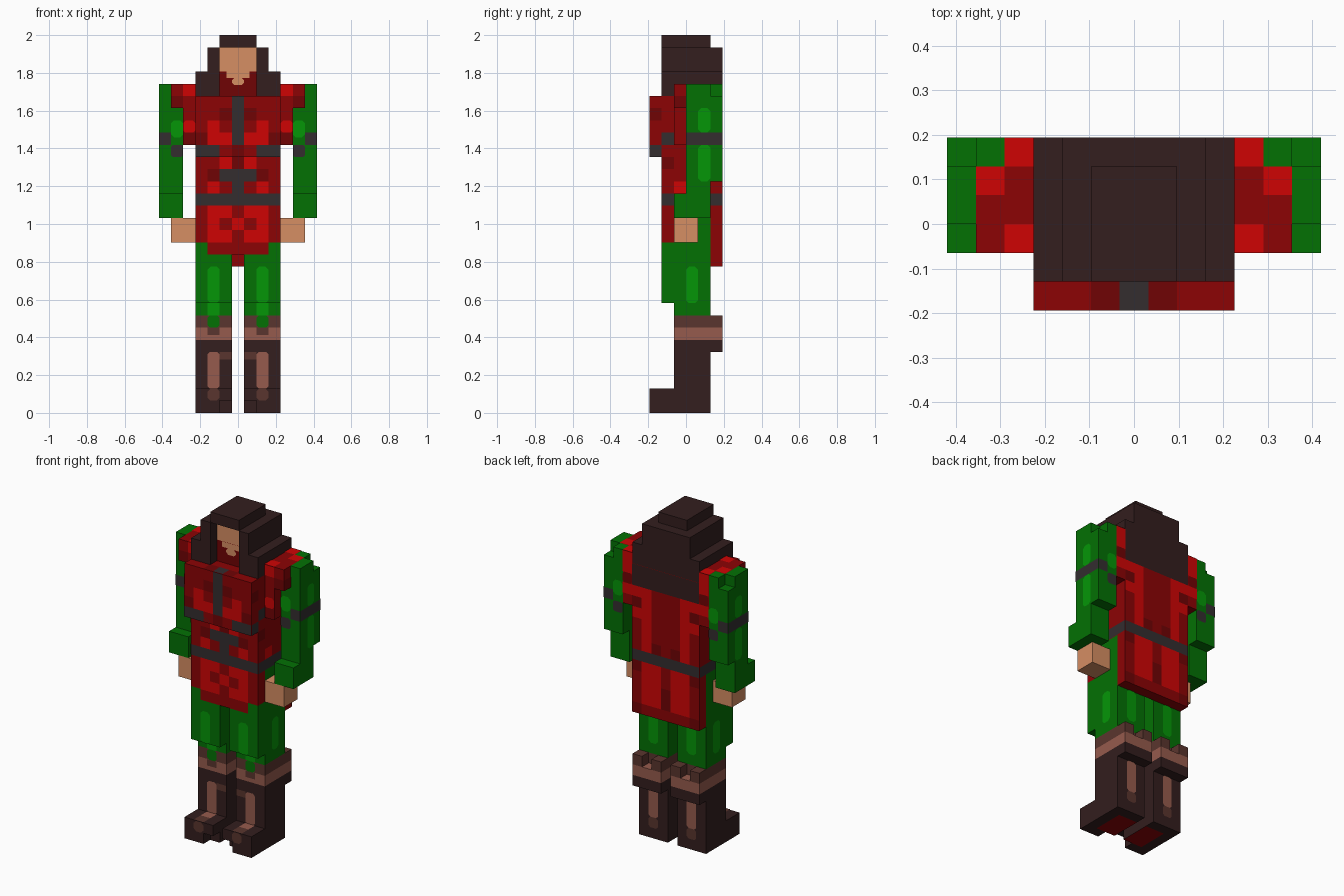
import bpy, bmesh

cube = bpy.data.objects.get("Cube")
if cube:
    bpy.data.objects.remove(cube, do_unlink=True)

U = 2 / 31          # one block
LIFT = 0.003        # height of painted patches above the surface


def linear(v):
    v /= 255
    return v / 12.92 if v <= 0.04045 else ((v + 0.055) / 1.055) ** 2.4


PALETTE = {
    "H": ("dark hair brown", (51, 30, 30)), "S": ("skin", (214, 142, 99)),
    "B": ("bright red", (207, 4, 4)), "M": ("mid red", (140, 3, 5)),
    "D": ("deep red", (112, 3, 5)), "G": ("green", (3, 113, 4)),
    "L": ("bright green", (5, 150, 7)), "K": ("charcoal", (51, 45, 47)),
    "T": ("tan brown", (150, 91, 77)), "W": ("leather brown", (90, 53, 46)),
}
KEYS = list(PALETTE)
MATS = {}
for key, (label, rgb) in PALETTE.items():
    m = bpy.data.materials.new(label)
    col = [linear(c) for c in rgb] + [1]
    m.use_nodes = True
    m.diffuse_color = col
    m.node_tree.nodes["Principled BSDF"].inputs["Base Color"].default_value = col
    MATS[key] = m


def finish(name, bm, mirror):
    me = bpy.data.meshes.new(name)
    bm.to_mesh(me)
    bm.free()
    for key in KEYS:
        me.materials.append(MATS[key])
    ob = bpy.data.objects.new(name, me)
    bpy.context.collection.objects.link(ob)
    if mirror:
        ob.modifiers.new("Mirror", "MIRROR").use_axis[0] = True


def box(name, key, x, y, z, mirror=True):
    """Box from (min, max) pairs in block units."""
    bm = bmesh.new()
    bmesh.ops.create_cube(bm, size=1)
    for v in bm.verts:
        v.co = [U * (r[0] if c < 0 else r[1]) for c, r in zip(v.co, (x, y, z))]
    for f in bm.faces:
        f.material_index = KEYS.index(key)
    finish(name, bm, mirror)


def paint(name, side, pos, cells, mirror=True):
    """Flat patches on a side such as '-y'; cell = (colour, a0, a1, b0, b1, corner cut)."""
    sign, axis = (-1 if side[0] == "-" else 1), "xyz".index(side[1])
    others = [i for i in range(3) if i != axis]
    bm = bmesh.new()
    for key, a0, a1, b0, b1, c in cells:
        if c:
            pts = [(a0 + c, b0), (a1 - c, b0), (a1, b0 + c), (a1, b1 - c),
                   (a1 - c, b1), (a0 + c, b1), (a0, b1 - c), (a0, b0 + c)]
        else:
            pts = [(a0, b0), (a1, b0), (a1, b1), (a0, b1)]
        verts = []
        for a, b in pts:
            co = [0, 0, 0]
            co[axis] = pos * U + sign * LIFT
            co[others[0]], co[others[1]] = a * U, b * U
            verts.append(bm.verts.new(co))
        f = bm.faces.new(verts)
        f.material_index = KEYS.index(key)
        f.normal_update()
        if f.normal[axis] * sign < 0:
            f.normal_flip()
    finish(name, bm, mirror)


EDGES = [0, 0.5, 1.5, 2.5, 3.5]


def panel(name, side, pos, top, rows):
    """Mirrored pattern; each row lists colours from the centre column outwards."""
    cells = [(k, EDGES[c], EDGES[c + 1], top - r - 1, top - r, 0)
             for r, row in enumerate(rows) for c, k in enumerate(row) if k != "."]
    paint(name, side, pos, cells)


# Head, hood of hair and collar
box("hair_cap", "H", (-1.5, 1.5), (-2, 2), (30, 31), False)
box("face", "S", (-1.5, 1.5), (-1, 0), (28, 30), False)
box("collar", "D", (-1.5, 1.5), (-1, 0), (26, 28), False)
box("hair_back", "H", (-1.5, 1.5), (0, 3), (26, 30), False)
box("hair_side", "H", (1.5, 2.5), (-2, 3), (28, 30))
box("hair_lower", "H", (1.5, 3.5), (-2, 3), (26, 28))
paint("chin", "-y", -1, [("S", -.95, .95, 27.5, 28, 0), ("S", -.5, .5, 26.9, 27.5, .2)], False)

# Torso, chest plate and skirt
box("torso", "M", (-3.5, 3.5), (-2, 2), (17, 26), False)
box("hips", "G", (-3.5, 3.5), (-1, 2), (14, 17), False)
box("front_skirt", "M", (-3.5, 3.5), (-2, -1), (14, 17), False)
box("skirt_tab", "M", (-.5, .5), (-2, 2), (13, 14), False)
box("chest_plate", "M", (-3.5, 3.5), (-3, -2), (21, 26), False)
box("coat_back", "M", (-3.5, 3.5), (2, 3), (12, 26), False)

panel("chest_pattern", "-y", -3, 26, ["KM..", "KDM.", "KMBM", "KBBD", "DMKK"])
paint("chest_glow", "-y", -3, [("B", .5, 1.5, 23, 23.6, 0), ("K", .5, 1.5, 21, 21.5, 0)])
panel("waist_pattern", "-y", -2, 21, ["DBMM", "KKDM", "KMBM", "KKKK", "MBB.",
                                      "BMB.", "MBB."])
panel("skirt_hem", "-y", -2, 14, ["MMM"])
paint("chest_top", "+z", 26, [("K", 0, .5, -3, -2, 0), ("D", .5, 1.5, -3, -2, 0)])
panel("back_pattern", "+y", 3, 26, ["HHHH", "HHHH", "MMBB", "MMBD", "MMBB", "MMBM", "MMBM",
                                    "MDBM", "KKKK", "MBBD", "MBBM", "DBBM", "DBBM", "MMMD"])
paint("coat_side", "+x", 3.5, [("K", -2, 3, 17, 18, 0), ("K", -3, -2, 21, 22, 0),
                               ("K", -2, -1, 22, 23, 0), ("D", -2, -1, 20, 21, 0),
                               ("B", -1, 0, 18, 19, 0), ("D", -3, -2, 24, 25, 0)])

# Shoulders
box("shoulder", "M", (3.5, 4.5), (-1, 3), (22, 27))
box("shoulder_pad", "M", (4.5, 5.5), (-1, 2), (25, 27))
paint("shoulder_top", "+z", 27, [("B", 3.5, 4.5, -1, 0, 0), ("B", 3.5, 4.5, 2, 3, 0),
                                 ("B", 4.5, 5.5, 1, 2, 0)])
paint("shoulder_front", "-y", -1, [("B", 3.5, 4.5, 26, 27, 0), ("D", 4.5, 5.5, 25, 26, 0),
                                   ("B", 3.5, 4.5, 23, 24, .2), ("D", 3.5, 4.5, 22, 23, 0)])
paint("shoulder_outside", "+x", 5.5, [("D", -1, 0, 25, 26, 0)])
paint("shoulder_rear", "+y", 3, [("B", 3.5, 4.5, 25, 27, 0), ("D", 3.5, 4.5, 24, 25, .2),
                                 ("B", 3.5, 4.5, 23, 24, 0)])

# Arms and hands
box("upper_arm_outer", "G", (5.5, 6.5), (0, 2), (18, 27))
box("upper_arm_inner", "G", (4.5, 5.5), (0, 2), (18, 25))
box("arm_rear_outer", "G", (5.5, 6.5), (2, 3), (19, 26))
box("arm_rear_inner", "G", (4.5, 5.5), (2, 3), (19, 27))
box("forearm", "G", (4.5, 6.5), (-1, 2), (16, 18))
box("hand", "S", (3.5, 5.5), (-1, 1), (14, 16))
band = [("K", 5.5, 6.5, 22, 23, 0), ("K", 4.5, 5.5, 21, 22, .15),
        ("L", 4.5, 5.5, 22.6, 24, .25)]
paint("arm_band_front", "-y", 0, band)
paint("arm_band_back", "+y", 3, band)
paint("arm_band_side", "+x", 6.5, [("K", 0, 3, 22, 23, 0), ("L", 1, 2, 19, 22, .25),
                                   ("L", 1, 2, 23, 25, .25)])

# Legs
box("thigh", "G", (.5, 3.5), (-2, 2), (9, 14))
box("knee", "G", (.5, 3.5), (-1, 2), (8, 9))
paint("thigh_front_stripe", "-y", -2, [("L", 1.5, 2.5, 9, 12, .25)])
paint("knee_front_stripe", "-y", -1, [("L", 1.5, 2.5, 8, 9, 0)])
paint("thigh_back_stripe", "+y", 2, [("L", 1.5, 2.5, 9, 12, .25)])
paint("thigh_side_stripe", "+x", 3.5, [("L", 0, 1, 9, 12, .25)])

# Boots with notched cuffs
box("boot_cuff", "W", (.5, 3.5), (-1, 2), (7, 8))
for i in (0, 2):
    box("cuff_point", "W", (.5 + i, 1.5 + i), (2, 3), (7, 8))
box("boot_trim", "T", (.5, 3.5), (-1, 3), (6, 7))
box("boot_fold", "H", (.5, 3.5), (-1, 3), (5, 6))
box("boot_shaft", "H", (.5, 3.5), (-1, 2), (0, 5))
box("boot_instep", "H", (.5, 3.5), (-2, -1), (0, 2))
box("boot_toe", "H", (1.5, 3.5), (-3, -2), (0, 2))
box("boot_inner_toe", "H", (.5, 1.5), (-3, -2), (1, 2))
paint("shin_stripe", "-y", -1, [("G", 1.5, 2.5, 7, 8, .2), ("W", 1.5, 2.5, 6.4, 7, 0),
                                ("W", .5, 1.5, 4.4, 5, 0), ("T", 1.5, 2.5, 2, 5, .2)])
paint("calf_stripe", "+y", 2, [("T", 1.5, 2.5, 2, 5, .2), ("W", 1.5, 2.5, 1, 2, .2)])
paint("toe_cap", "-y", -3, [("W", 1.5, 2.5, 1, 2, .25)])
paint("toe_top", "+z", 2, [("W", 1.5, 2.5, -3, -2, 0), ("T", 1.5, 2.5, -2, -1, 0)])
# Red soles, flush with the ground
paint("sole", "-z", (LIFT - 0.0005) / U, [("M", .5, 2.5, -2, 1, 0)])
